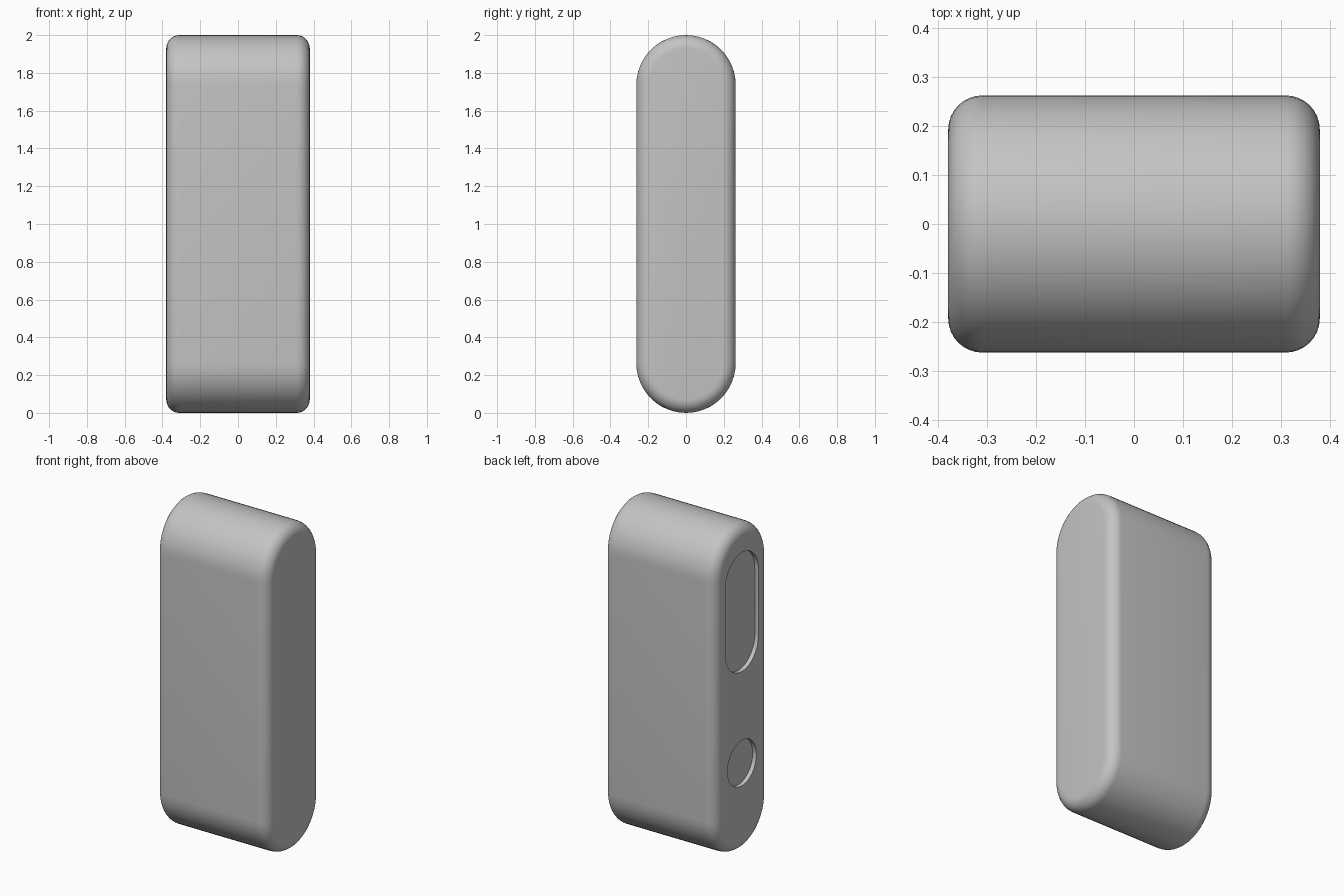
import bpy
import bmesh
import math

HALF_X, RADIUS, ROUND = 0.38, 0.263, 0.07
POCKET_DEPTH = 0.025

if "Cube" in bpy.data.objects:
    bpy.data.objects.remove(bpy.data.objects["Cube"], do_unlink=True)

grey = bpy.data.materials.new("plain grey")
grey.use_nodes = True
colour = (0.55, 0.55, 0.55, 1)
grey.diffuse_color = colour
grey.node_tree.nodes["Principled BSDF"].inputs["Base Color"].default_value = colour


def stadium(name, x0, x1, radius, z_low, z_high, rounding=0, steps=24):
    """Upright stadium (or disc when z_low == z_high) extruded along x."""
    bm = bmesh.new()
    points = []
    for centre, start in ((z_high, 0), (z_low, math.pi)):
        for i in range(steps + (z_low != z_high)):
            a = start + math.pi * i / steps
            points.append((x0, radius * math.cos(a), centre + radius * math.sin(a)))
    face = bm.faces.new([bm.verts.new(p) for p in points])
    extruded = bmesh.ops.extrude_face_region(bm, geom=[face])["geom"]
    moved = [v for v in extruded if isinstance(v, bmesh.types.BMVert)]
    bmesh.ops.translate(bm, verts=moved, vec=(x1 - x0, 0, 0))
    bmesh.ops.recalc_face_normals(bm, faces=bm.faces[:])
    if rounding:
        rims = [e for e in bm.edges if abs(e.verts[0].co.x - e.verts[1].co.x) < 1e-5]
        bmesh.ops.bevel(bm, geom=rims, offset=rounding, segments=8,
                        profile=0.5, affect='EDGES', clamp_overlap=True)
    mesh = bpy.data.meshes.new(name)
    bm.to_mesh(mesh)
    bm.free()
    mesh.materials.append(grey)
    obj = bpy.data.objects.new(name, mesh)
    bpy.context.collection.objects.link(obj)
    return obj


# Rounded main block
body = stadium("body", -HALF_X, HALF_X, RADIUS, RADIUS, 2 - RADIUS, ROUND)
bpy.context.view_layer.objects.active = body
body.select_set(True)

# Shallow slot and round pocket sunk into the -x end
for name, radius, low, high in (("slot_cutter", 0.16, 1.265, 1.675),
                                ("round_cutter", 0.14, 0.543, 0.543)):
    cutter = stadium(name, -HALF_X - 0.1, -HALF_X + POCKET_DEPTH, radius, low, high)
    cutter.hide_render = True
    cut = body.modifiers.new(name, 'BOOLEAN')
    cut.operation = 'DIFFERENCE'
    cut.solver = 'EXACT'
    cut.object = cutter
    bpy.ops.object.modifier_apply(modifier=cut.name)
    bpy.data.objects.remove(cutter, do_unlink=True)

bpy.ops.object.shade_smooth_by_angle(angle=math.radians(35))
